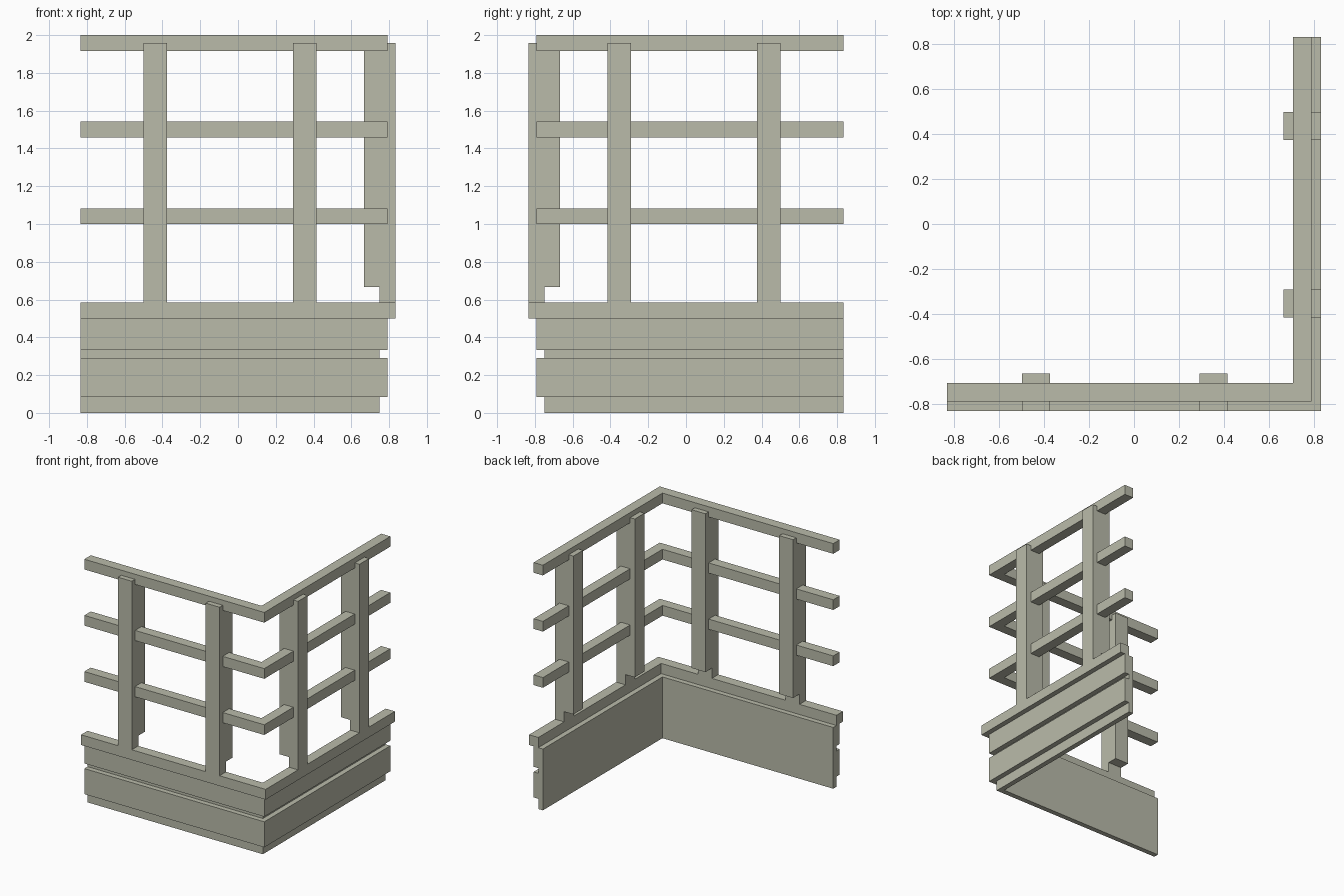
import bpy
import bmesh

cube = bpy.data.objects.get("Cube")
if cube:
    bpy.data.objects.remove(cube, do_unlink=True)

U = 1 / 24   # grid module
END = 20     # free end of each wing, in modules

stone = bpy.data.materials.new("grey_green_paint")
stone.use_nodes = True
colour = (0.49, 0.497, 0.402, 1)
stone.diffuse_color = colour
stone.node_tree.nodes["Principled BSDF"].inputs["Base Color"].default_value = colour


def extrude_loops(name, loops):
    """Solid from matching cross-section loops along a path, capped at both ends."""
    bm = bmesh.new()
    rings = [[bm.verts.new([c * U for c in p]) for p in loop] for loop in loops]
    n = len(rings[0])
    for a, b in zip(rings, rings[1:]):
        for i in range(n):
            j = (i + 1) % n
            bm.faces.new((a[i], a[j], b[j], b[i]))
    bm.faces.new(rings[0])
    bm.faces.new(rings[-1][::-1])
    bmesh.ops.recalc_face_normals(bm, faces=bm.faces)
    mesh = bpy.data.meshes.new(name)
    bm.to_mesh(mesh)
    bm.free()
    mesh.materials.append(stone)
    obj = bpy.data.objects.new(name, mesh)
    bpy.context.collection.objects.link(obj)
    return obj


def corner_run(name, profile):
    """Sweep an (outward distance, height) profile round the mitred corner."""
    extrude_loops(name, [
        [(-END, -d, z) for d, z in profile],
        [(d, -d, z) for d, z in profile],
        [(d, END, z) for d, z in profile],
    ])


def rect(d0, d1, z0, z1):
    return [(d0, z0), (d1, z0), (d1, z1), (d0, z1)]


# Low wall: recessed base, two boards and the groove between them
corner_run("wall", [(17, 0), (18, 0), (18, 2), (19, 2), (19, 7), (18, 7),
                    (18, 8), (19, 8), (19, 12), (17, 12)])

# Ledge on top of the wall
corner_run("wall_cap", rect(18, 20, 12, 14))

# Three horizontal rails
for name, z in (("lower_rail", 24), ("middle_rail", 35), ("top_rail", 46)):
    corner_run(name, rect(17, 19, z, z + 2))

# Posts, notched at the inner foot, repeated on both wings
post = [(18, 14), (20, 14), (20, 47), (16, 47), (16, 16), (18, 16)]
for label, s in (("outer", -12), ("inner", 7)):
    extrude_loops("front_post_" + label,
                  [[(t, -d, z) for d, z in post] for t in (s, s + 3)])
    extrude_loops("side_post_" + label,
                  [[(d, -t, z) for d, z in post] for t in (s, s + 3)])
